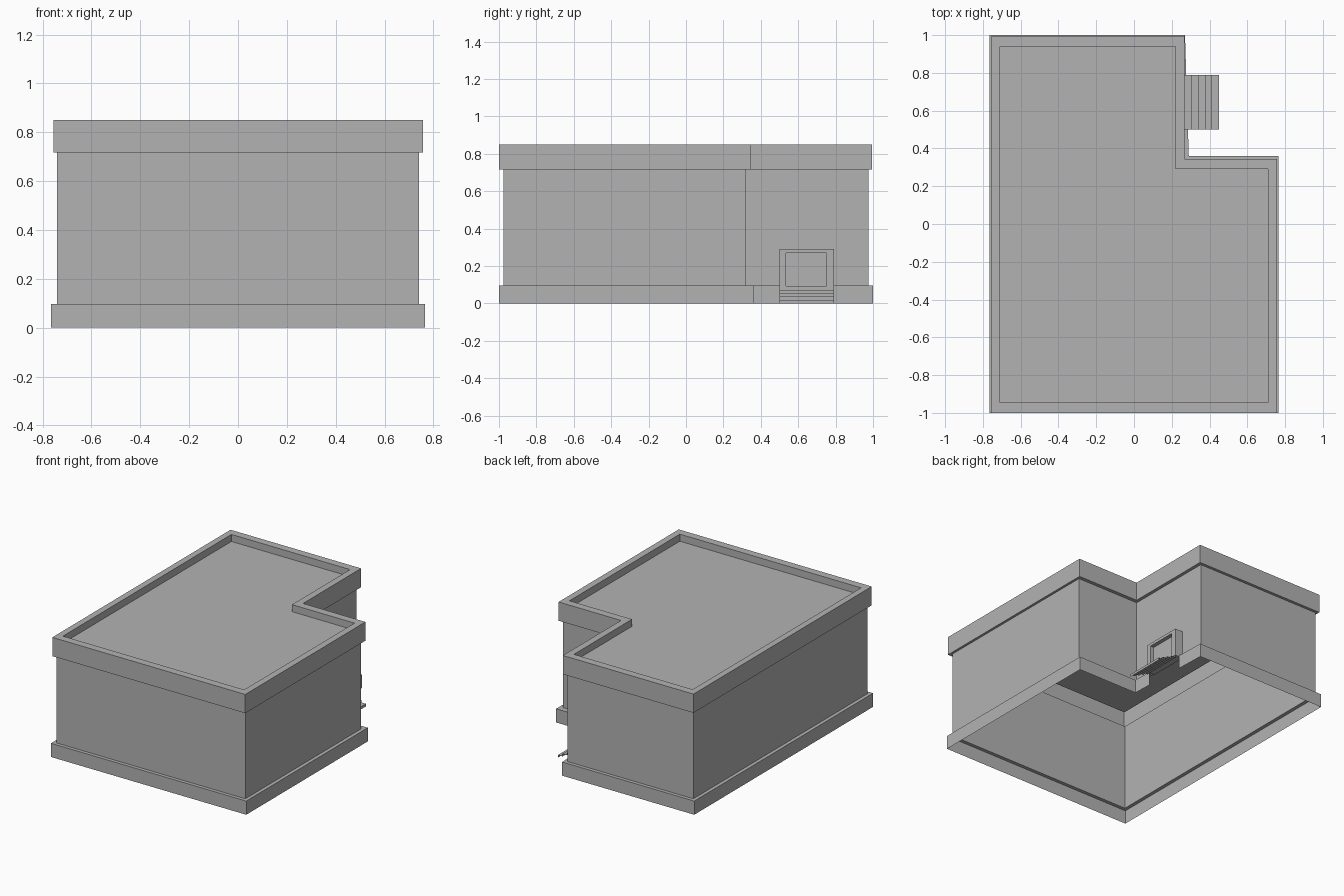
import bpy
import bmesh

cube = bpy.data.objects.get("Cube")
if cube:
    bpy.data.objects.remove(cube, do_unlink=True)

GREY = (0.45, 0.45, 0.45, 1)
grey = bpy.data.materials.new("concrete_grey")
grey.use_nodes = True
grey.diffuse_color = GREY
for node in grey.node_tree.nodes:
    if node.type == "BSDF_PRINCIPLED":
        node.inputs["Base Color"].default_value = GREY

DOOR_Y0, DOOR_Y1 = 0.5, 0.79      # entrance extent along the recessed wall
SILL, LINTEL = 0.09, 0.29


def finish(bm, name):
    mesh = bpy.data.meshes.new(name)
    bm.to_mesh(mesh)
    bm.free()
    mesh.materials.append(grey)
    obj = bpy.data.objects.new(name, mesh)
    bpy.context.collection.objects.link(obj)
    return obj


def outline(x0, x1, y0, y1, notch_y, notch_x, back_x=None):
    """L-shaped plan, counter-clockwise, split where the entrance sits."""
    back_x = notch_x if back_x is None else back_x

    def along(y):
        return notch_x + (back_x - notch_x) * (y - notch_y) / (y1 - notch_y)

    return [(x0, y0), (x1, y0), (x1, notch_y), (notch_x, notch_y),
            (along(DOOR_Y0), DOOR_Y0), (along(DOOR_Y1), DOOR_Y1),
            (back_x, y1), (x0, y1)]


def loft(name, rings, gap=None, cap=False):
    """Skin stacked plan outlines; gap leaves one side open."""
    bm = bmesh.new()
    loops = [[bm.verts.new((x, y, z)) for x, y in plan] for plan, z in rings]
    for a, b in zip(loops, loops[1:]):
        for i in range(len(a)):
            j = (i + 1) % len(a)
            if i != gap:
                bm.faces.new((a[i], a[j], b[j], b[i]))
    if cap:
        bm.faces.new(loops[-1])
    return finish(bm, name)


base = outline(-0.765, 0.765, -1, 1, 0.36, 0.29, 0.27)
wall = outline(-0.74, 0.74, -0.975, 0.975, 0.32, 0.245)
band = outline(-0.755, 0.757, -1, 0.995, 0.345, 0.268)
deck = outline(-0.71, 0.71, -0.945, 0.94, 0.29, 0.22)

# Plinth with its ledge, open at the entrance
loft("plinth", [(base, 0), (base, 0.097), (wall, 0.097)], gap=4)
# Main walls
loft("walls", [(wall, 0.097), (wall, 0.717)])
# Overhanging parapet and sunken flat roof
loft("parapet_roof", [(wall, 0.717), (band, 0.717), (band, 0.85),
                      (deck, 0.85), (deck, 0.8)], cap=True)

# Entrance surround with a recessed door panel
bm = bmesh.new()


def rectangle(x, y0, y1, z0, z1):
    return [bm.verts.new((x, y, z))
            for y, z in ((y0, z0), (y1, z0), (y1, z1), (y0, z1))]


frame = [rectangle(0.245, DOOR_Y0, DOOR_Y1, SILL, LINTEL),
         rectangle(0.308, DOOR_Y0, DOOR_Y1, SILL, LINTEL),
         rectangle(0.308, 0.535, 0.752, SILL + 0.004, 0.27),
         rectangle(0.28, 0.535, 0.752, SILL + 0.004, 0.27)]
for a, b in zip(frame, frame[1:]):
    for i in range(4):
        j = (i + 1) % 4
        bm.faces.new((a[i], a[j], b[j], b[i]))
bm.faces.new(frame[-1])
finish(bm, "door_surround")

# Entrance steps: a folded sheet of risers and treads
STEPS = 5
going, rise = 0.036, SILL / STEPS
profile = [(0.45, 0)]
for n in range(STEPS):
    x, z = 0.45 - n * going, (n + 1) * rise
    profile += [(x, z), (x - going, z)]
bm = bmesh.new()
rows = [[bm.verts.new((x, y, z)) for y in (DOOR_Y0, DOOR_Y1)] for x, z in profile]
for a, b in zip(rows, rows[1:]):
    bm.faces.new((a[0], a[1], b[1], b[0]))
finish(bm, "entrance_steps")
